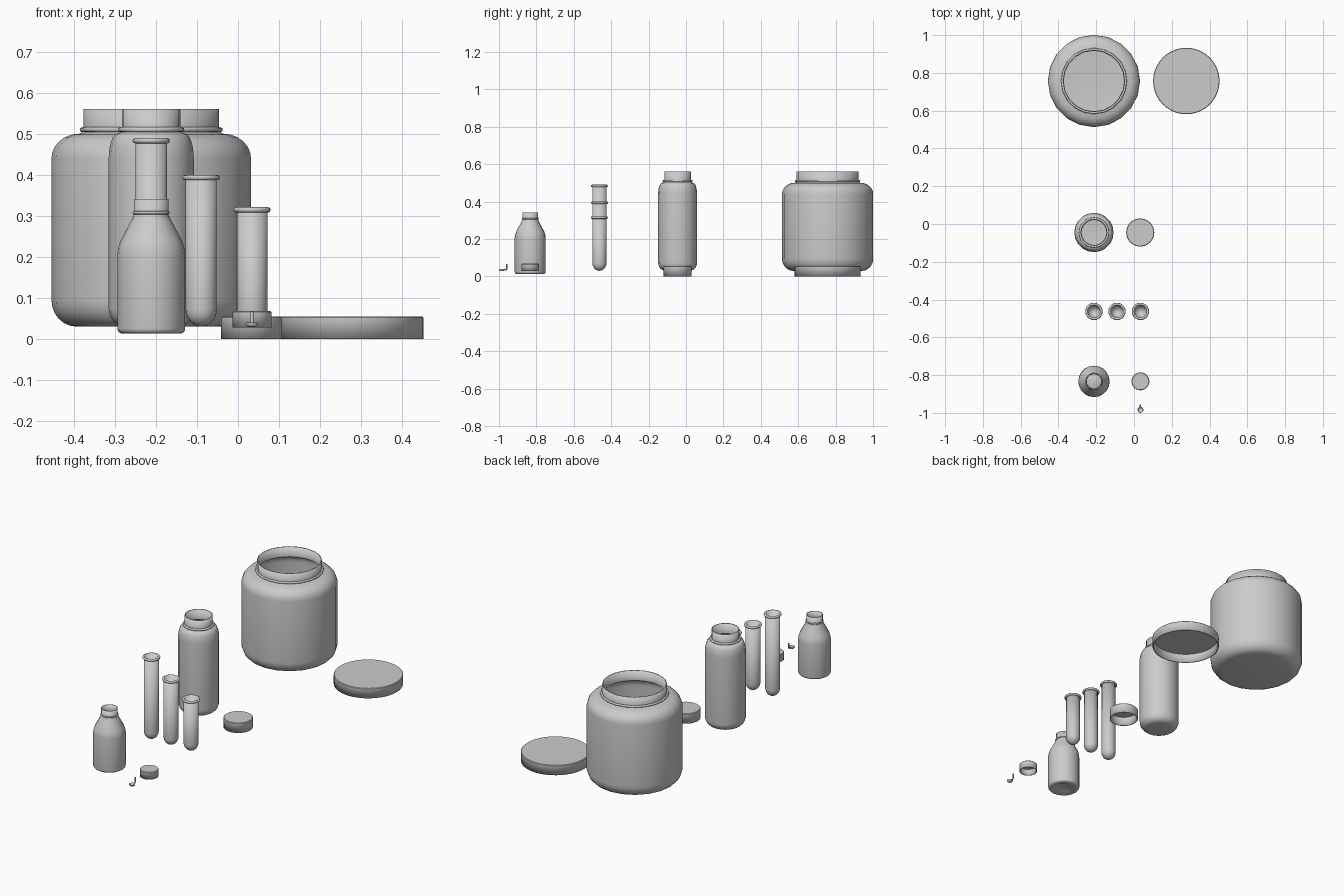
import bpy, bmesh
from math import sin, cos, pi, radians

if "Cube" in bpy.data.objects:
    bpy.data.objects.remove(bpy.data.objects["Cube"])

def arc(cr, cz, rr, rz, a0, a1, n):
    """Elliptical corner points (radius, height) for a lathe profile."""
    return [(cr + rr * cos(radians(a0 + (a1 - a0) * i / n)),
             cz + rz * sin(radians(a0 + (a1 - a0) * i / n))) for i in range(n + 1)]

def smooth(o, angle=40):
    bpy.ops.object.select_all(action='DESELECT')
    o.select_set(True)
    bpy.context.view_layer.objects.active = o
    bpy.ops.object.shade_smooth_by_angle(angle=radians(angle))

def lathe(name, x, y, profile, segs=20, wall=0.005):
    """Spin a bottom-to-top outer profile, then give it an inward wall."""
    bm = bmesh.new()
    rings = [[bm.verts.new((r * cos(2 * pi * j / segs), r * sin(2 * pi * j / segs), z))
              for j in range(segs)] for r, z in profile]
    for a, b in zip(rings, rings[1:]):
        for j in range(segs):
            k = (j + 1) % segs
            bm.faces.new((a[j], a[k], b[k], b[j]))
    bmesh.ops.remove_doubles(bm, verts=bm.verts, dist=1e-5)
    me = bpy.data.meshes.new(name)
    bm.to_mesh(me)
    bm.free()
    o = bpy.data.objects.new(name, me)
    o.location = (x, y, 0)
    bpy.context.collection.objects.link(o)
    if wall:
        m = o.modifiers.new("wall", 'SOLIDIFY')
        m.thickness, m.offset = wall, -1
    smooth(o)
    return o

def ring(name, x, y, z, outer, tube, segs=20):
    bpy.ops.mesh.primitive_torus_add(location=(x, y, z), major_radius=outer - tube,
                                     minor_radius=tube, major_segments=segs, minor_segments=8)
    o = bpy.context.object
    o.name = name
    smooth(o, 60)

def jar(name, x, y, r, neck, corner):
    shoulder = r - neck - 0.012
    prof = [(0, 0.03)]
    prof += arc(r - corner, 0.03 + corner * 1.1, corner, corner * 1.1, -90, 0, 6)
    prof += arc(r - shoulder, 0.44, shoulder, 0.061, 0, 90, 6)
    prof += [(neck + 0.006, 0.503), (neck, 0.507), (neck, 0.561)]
    lathe(name, x, y, prof)
    ring(name + "_collar", x, y, 0.511, neck + 0.010, 0.006)

def lid(name, x, y, r, z0, h, wall):
    b = 0.003
    lathe(name, x, y, [(r, z0), (r, z0 + h - b), (r - b, z0 + h), (0, z0 + h)], 40, wall)

# wide and narrow storage jars with their lids beside them
jar("large_jar", -0.212, 0.757, 0.244, 0.165, 0.06)
lid("large_lid", 0.277, 0.757, 0.176, 0, 0.055, 0.006)
jar("tall_jar", -0.212, -0.045, 0.104, 0.071, 0.04)
lid("tall_jar_lid", 0.033, -0.045, 0.0745, 0, 0.055, 0.005)

# three test tubes with rolled lips
for i, (x, top) in enumerate([(-0.212, 0.49), (-0.09, 0.40), (0.034, 0.321)]):
    r = 0.038
    prof = arc(0, 0.072, r, 0.042, -90, 0, 7) + [(r, top - 0.003)]
    lathe(f"test_tube_{i + 1}", x, -0.463, prof, 20, 0.005)
    ring(f"test_tube_lip_{i + 1}", x, -0.463, top - 0.006, 0.046, 0.0065)

# reagent bottle with a recessed base
prof = [(0, 0.024), (0.035, 0.022), (0.055, 0.013)]
prof += arc(0.071, 0.025, 0.012, 0.012, -90, 0, 4)
prof += [(0.083, 0.205), (0.081, 0.222), (0.075, 0.24), (0.048, 0.291), (0.042, 0.304), (0.042, 0.342)]
lathe("bottle", -0.212, -0.833, prof, 20, 0.004)
ring("bottle_collar", -0.212, -0.833, 0.308, 0.046, 0.004)
lid("bottle_cap", 0.034, -0.833, 0.0475, 0.028, 0.040, 0.005)

# small measuring spoon with an upright handle
lathe("spoon_bowl", 0.034, -0.984, [(0, 0.028), (0.009, 0.029), (0.014, 0.033), (0.016, 0.039)], 16, 0.002)
cu = bpy.data.curves.new("spoon_handle", 'CURVE')
cu.dimensions = '3D'
cu.bevel_depth = 0.004
cu.bevel_resolution = 2
cu.use_fill_caps = True
pts = [(0.034, -0.969, 0.036), (0.034, -0.961, 0.037), (0.034, -0.958, 0.041), (0.034, -0.958, 0.067)]
sp = cu.splines.new('POLY')
sp.points.add(len(pts) - 1)
for p, c in zip(sp.points, pts):
    p.co = (*c, 1)
bpy.context.collection.objects.link(bpy.data.objects.new("spoon_handle", cu))
